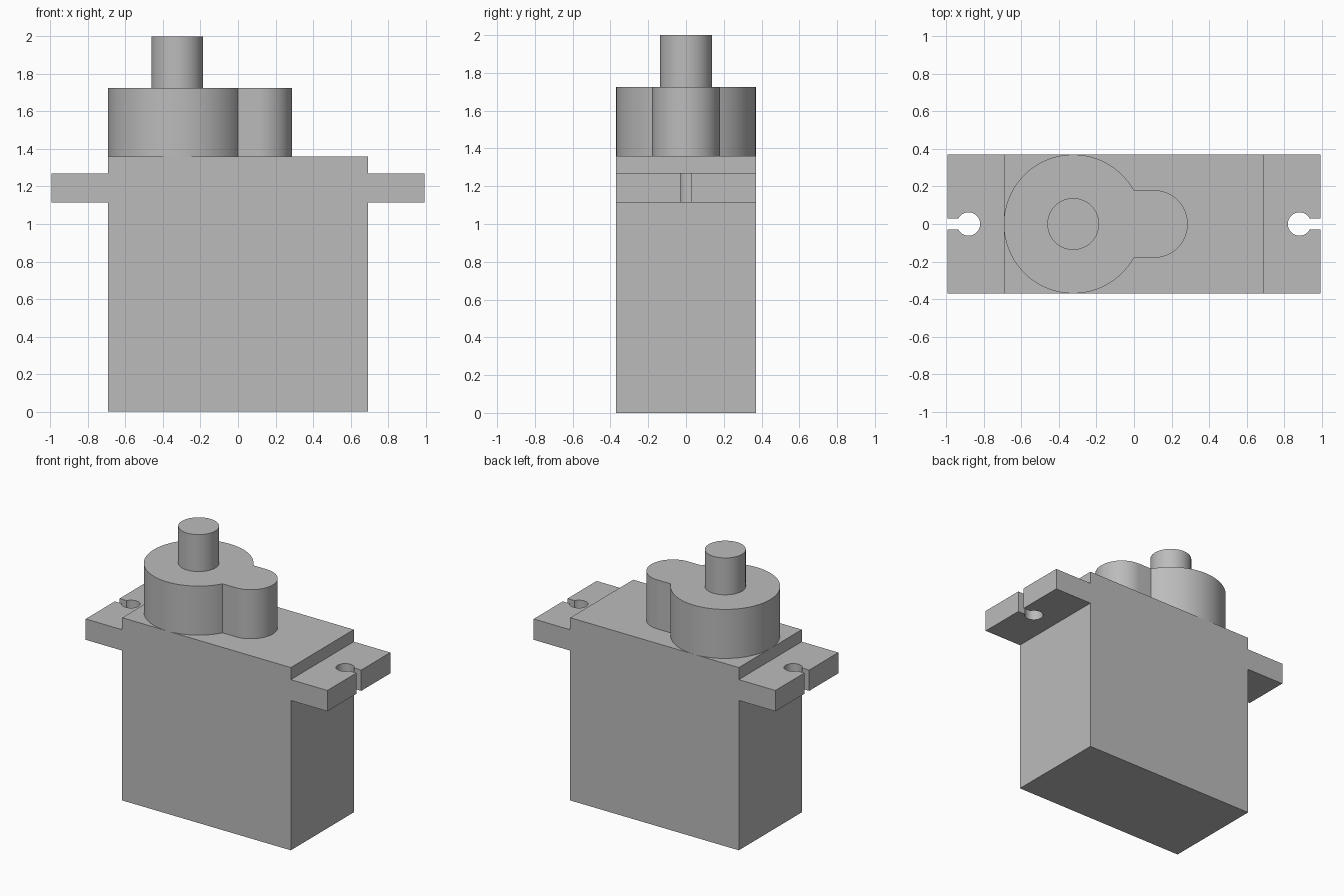
import bpy, bmesh
from math import sin, cos, asin, pi
from mathutils import Vector

cube = bpy.data.objects.get("Cube")
if cube:
    bpy.data.objects.remove(cube, do_unlink=True)

# Single plain material
GREY = (0.5, 0.5, 0.5, 1)
grey = bpy.data.materials.new("plain grey")
grey.use_nodes = True
grey.diffuse_color = GREY
grey.node_tree.nodes["Principled BSDF"].inputs["Base Color"].default_value = GREY


def arc(cx, r, start, end, n):
    """Points on an arc centred on (cx, 0)."""
    return [(cx + r * cos(start + (end - start) * i / n),
             r * sin(start + (end - start) * i / n)) for i in range(n + 1)]


def prism(name, profiles, offset, axis, smooth=False):
    """Extrude flat profiles, placed at offset, along axis."""
    bm = bmesh.new()
    for profile in profiles:
        # profile's second coordinate runs along y for upright prisms, else z
        upright = axis[2] != 0
        pts = [Vector((a, b, 0) if upright else (a, 0, b)) + Vector(offset)
               for a, b in profile]
        face = bm.faces.new([bm.verts.new(p) for p in pts])
        ext = bmesh.ops.extrude_face_region(bm, geom=[face], use_keep_orig=True)
        moved = [g for g in ext["geom"] if isinstance(g, bmesh.types.BMVert)]
        bmesh.ops.translate(bm, verts=moved, vec=axis)
    bmesh.ops.recalc_face_normals(bm, faces=bm.faces)
    mesh = bpy.data.meshes.new(name)
    bm.to_mesh(mesh)
    bm.free()
    mesh.materials.append(grey)
    obj = bpy.data.objects.new(name, mesh)
    bpy.context.collection.objects.link(obj)
    if smooth:
        activate(obj)
        bpy.ops.object.shade_smooth_by_angle(angle=pi / 6)
    return obj


def activate(obj):
    bpy.ops.object.select_all(action="DESELECT")
    obj.select_set(True)
    bpy.context.view_layer.objects.active = obj


# Main dimensions
HALF_W, HALF_D, TOP = 0.694, 0.37, 1.36
EAR_X, EAR_LOW, EAR_HIGH = 0.995, 1.115, 1.27
CASE_TOP, SHAFT_X = 1.725, -0.324

# Body with mounting ears, as one extruded outline
side = [(HALF_W, 0), (HALF_W, EAR_LOW), (EAR_X, EAR_LOW),
        (EAR_X, EAR_HIGH), (HALF_W, EAR_HIGH), (HALF_W, TOP)]
outline = side + [(-x, z) for x, z in reversed(side)]
body = prism("body_with_ears", [outline], (0, -HALF_D, 0), (0, 2 * HALF_D, 0))

# Keyhole screw slots cut through both ears
HOLE_X, HOLE_R, SLOT = 0.882, 0.062, 0.028
gap = asin(SLOT / HOLE_R)
keyhole = arc(HOLE_X, HOLE_R, gap, 2 * pi - gap, 40) + [(1.1, -SLOT), (1.1, SLOT)]
mirrored = [(-x, y) for x, y in reversed(keyhole)]
cutter = prism("slot_cutter", [keyhole, mirrored], (0, 0, 1), (0, 0, 0.35))
cutter.hide_render = True
cut = body.modifiers.new("slots", "BOOLEAN")
cut.operation, cut.solver, cut.object = "DIFFERENCE", "EXACT", cutter
activate(body)
bpy.ops.object.modifier_apply(modifier="slots")
bpy.data.objects.remove(cutter, do_unlink=True)
activate(body)
bpy.ops.object.shade_smooth_by_angle(angle=pi / 6)

# Gear housing: large round boss joined to a small rounded lobe
LOBE_X, LOBE_R = 0.107, 0.18
join = asin(LOBE_R / HALF_D)
housing = (arc(SHAFT_X, HALF_D, join, 2 * pi - join, 96)
           + arc(LOBE_X, LOBE_R, -pi / 2, pi / 2, 40))
prism("gear_housing", [housing], (0, 0, TOP), (0, 0, CASE_TOP - TOP), True)

# Output shaft
circle = arc(SHAFT_X, 0.138, 0, 2 * pi, 64)[:-1]
prism("output_shaft", [circle], (0, 0, CASE_TOP), (0, 0, 2 - CASE_TOP), True)
